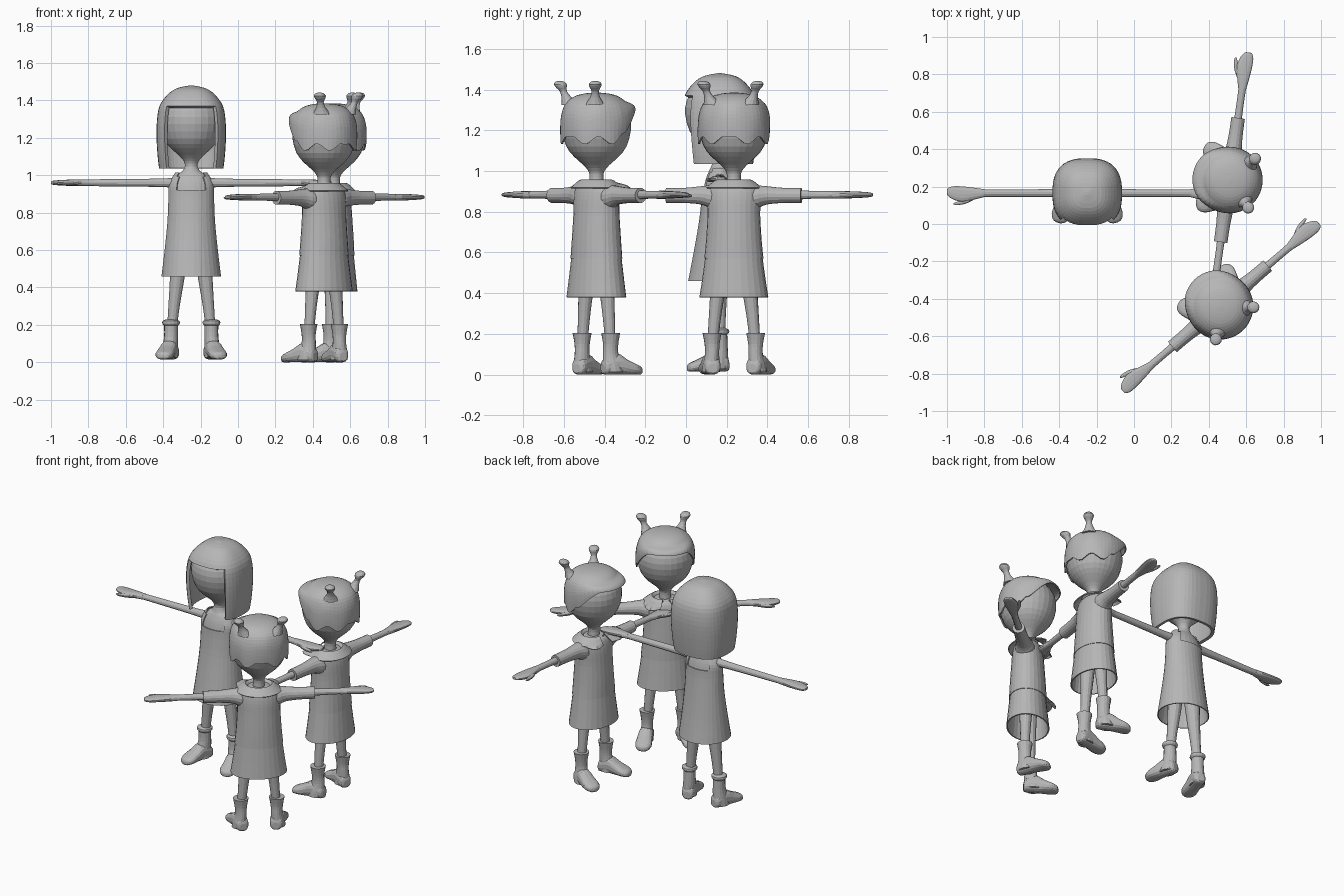
import bpy, bmesh, math
from mathutils import Matrix, Vector

grey = bpy.data.materials.new("plain_grey")
grey.diffuse_color = (0.47, 0.47, 0.47, 1)
MIRROR = Matrix.Scale(-1, 4, (1, 0, 0))


def smooth_rings(rings, k):
    # Catmull-Rom interpolation between the given cross-sections
    out = []
    for i in range(len(rings) - 1):
        p = [rings[max(i - 1, 0)], rings[i], rings[i + 1], rings[min(i + 2, len(rings) - 1)]]
        for j in range(k):
            t = j / k
            out.append([0.5 * (2 * b + (c - a) * t + (2 * a - 5 * b + 4 * c - d) * t * t
                               + (3 * b - a - 3 * c + d) * t ** 3) for a, b, c, d in zip(*p)])
    return out + [list(rings[-1])]


def loft(name, rings, M, axis='z', n=20, k=3, p=2.0, caps=(True, True),
         drop=None, shape=None, thick=0.0):
    # rings: (position on axis, centre u, centre v, radius u, radius v)
    bm = bmesh.new()
    rows = []
    for t, u, v, ru, rv in smooth_rings(rings, k):
        row = []
        for i in range(n):
            a = 2 * math.pi * (i + 0.5) / n
            c, s = math.cos(a), math.sin(a)
            pu = u + ru * math.copysign(abs(c) ** (2 / p), c)
            pv = v + rv * math.copysign(abs(s) ** (2 / p), s)
            co = Vector({'z': (pu, pv, t), 'x': (t, pu, pv), 'y': (pu, t, pv)}[axis])
            row.append(bm.verts.new(shape(co) if shape else co))
        rows.append(row)
    for a, b in zip(rows, rows[1:]):
        for i in range(n):
            bm.faces.new((a[i], a[(i + 1) % n], b[(i + 1) % n], b[i]))
    for on, row in zip(caps, (rows[0], rows[-1])):
        if on:
            bm.faces.new(row)
    if drop:
        bmesh.ops.delete(bm, geom=[f for f in bm.faces if drop(f.calc_center_median())], context='FACES')
    bm.transform(M)
    bmesh.ops.recalc_face_normals(bm, faces=bm.faces)
    me = bpy.data.meshes.new(name)
    bm.to_mesh(me)
    bm.free()
    me.materials.append(grey)
    ob = bpy.data.objects.new(name, me)
    bpy.context.collection.objects.link(ob)
    if thick:
        mod = ob.modifiers.new("thickness", 'SOLIDIFY')
        mod.thickness = thick
        mod.offset = -1
    return ob


def front_angle(co):
    return math.degrees(math.atan2(abs(co.x), -co.y))


def head(name, M, dz):
    loft(name + "_head", [(z + dz, 0, 0, r, r) for z, r in (
        (.90, .04), (.97, .034), (1.0, .04), (1.03, .065), (1.07, .11), (1.12, .148), (1.20, .17),
        (1.27, .163), (1.33, .125), (1.36, .07), (1.37, .01))], M, n=28, k=2)


def limbs(name, M, start, tip, z, base):
    # arms, hands, legs and boots, both sides
    for side, m in (("right", M), ("left", M @ MIRROR)):
        loft(f"{name}_{side}_arm", [(start, 0, z, .03, .03), (start + .1, 0, z, .023, .023),
             (tip - .3, 0, z, .02, .02), (tip - .19, 0, z, .021, .018)], m, 'x', 12)
        loft(f"{name}_{side}_hand", [(tip - .2, 0, z, .021, .018), (tip - .14, -.003, z, .033, .018),
             (tip - .08, -.005, z, .042, .016), (tip - .03, .002, z, .035, .013),
             (tip - .004, .006, z, .02, .009), (tip, .006, z, .005, .003)], m, 'x', 14, p=2.4)
        loft(f"{name}_{side}_thumb", [(tip - .15, -.02, z - .003, .012, .011),
             (tip - .1, -.043, z - .004, .014, .011), (tip - .05, -.056, z - .004, .009, .008),
             (tip - .035, -.056, z - .004, .003, .003)], m, 'x', 10)
        loft(f"{name}_{side}_leg", [(.58, .065, 0, .048, .048), (.45, .075, 0, .04, .04),
             (.3, .092, 0, .031, .031), (.16, .105, 0, .026, .026)], m, n=14)
        f = m @ Matrix.Translation((.108, 0, base)) @ Matrix.Rotation(math.radians(14), 4, 'Z')
        if name == "girl":
            loft("girl_%s_sock_roll" % side, [(.18, 0, 0, .036, .036), (.19, 0, 0, .046, .046),
                 (.205, 0, 0, .046, .046), (.213, 0, 0, .03, .03)], f, n=16, k=2)
            shaft = [(.19, 0, 0, .037, .037), (.12, 0, 0, .037, .04)]
        else:
            shaft = [(.205, 0, 0, .047, .047), (.15, 0, 0, .037, .038), (.1, 0, 0, .035, .04)]
        loft(f"{name}_{side}_boot", shaft + [(.05, .004, -.01, .042, .052), (.012, .005, -.015, .045, .05)],
             f, n=16)
        loft(f"{name}_{side}_foot", [(.045, 0, .03, .02, .022), (.03, 0, .04, .038, .04),
             (-.03, .003, .052, .043, .052), (-.08, .005, .038, .047, .038),
             (-.125, .005, .027, .049, .027), (-.155, .005, .02, .034, .02), (-.165, .005, .016, .01, .009)],
             f, 'y', 16, p=2.4)


def girl(M):
    name = "girl"
    head(name, M, .075)
    limbs(name, M, .07, .75, .96, .015)
    # upper body under the dress
    loft("girl_chest", [(.82, 0, 0, .115, .082), (.9, 0, 0, .117, .08), (.96, 0, 0, .11, .068),
         (1.0, 0, 0, .085, .052), (1.02, 0, 0, .05, .042), (1.05, 0, 0, .033, .033)], M, n=24)
    loft("girl_dress", [(.46, 0, -.005, .16, .15), (.6, 0, -.003, .143, .125), (.75, 0, 0, .128, .102),
         (.87, 0, 0, .123, .088), (.94, 0, 0, .122, .083), (.98, 0, 0, .108, .068), (1.015, 0, 0, .085, .052)],
         M, n=32, caps=(False, False), thick=.006,
         drop=lambda c: c.z > .92 and (abs(c.x) < .072 or (abs(c.x) > .1 and c.z > .99)))
    # bobbed hair with an opening for the face
    loft("girl_hair", [(1.035, 0, .0, .172, .165), (1.1, 0, 0, .18, .174), (1.2, 0, 0, .186, .184),
         (1.29, 0, 0, .184, .186), (1.37, 0, 0, .17, .172), (1.43, 0, 0, .128, .13),
         (1.465, 0, 0, .078, .08), (1.48, 0, 0, .01, .01)], M, n=44, k=3, p=2.6,
         caps=(False, True), thick=.02,
         drop=lambda c: c.z < 1.37 and c.y < 0 and abs(c.x) < .138)


def hat_shape(co):
    # high peak in front, zigzag edge behind
    if co.z > 1.34:
        return co
    a = front_angle(co)
    f = (1.34 - co.z) / .2
    s = min(max((a - 35) / 65, 0), 1)
    s = s * s * (3 - 2 * s)
    zig = abs(((a + 8) % 45) / 22.5 - 1) * .05 - .025 if a > 85 else 0
    low = 1.305 * (1 - s) + (1.15 + zig) * s
    co.z = 1.34 - f * (1.34 - low)
    co.y -= .022 * f * (1 - s)
    return co


def collar_shape(co):
    # two lapel points in front
    k = max(0, 1 - abs(front_angle(co) - 42) / 26)
    if co.z < .935:
        co.x *= 1 + .38 * k
        co.y *= 1 + .38 * k
    return co


def masked_child(name, M):
    head(name, M, 0)
    limbs(name, M, .2, .69, .883, 0)
    loft(name + "_jacket", [(.57, 0, 0, .146, .112), (.66, 0, 0, .137, .108), (.78, 0, 0, .13, .1),
         (.86, 0, 0, .132, .094), (.91, 0, 0, .128, .084), (.935, 0, 0, .1, .07), (.945, 0, 0, .05, .045)],
         M, n=28)
    loft(name + "_skirt", [(.38, 0, 0, .17, .128), (.47, 0, 0, .156, .119), (.6, 0, 0, .138, .106)],
         M, n=28, caps=(False, True), thick=.008)
    loft(name + "_collar", [(.918, 0, 0, .138, .118), (.945, 0, 0, .105, .09), (.958, 0, 0, .08, .07),
         (.94, 0, 0, .062, .055)], M, n=36, k=2, caps=(False, False), shape=collar_shape, thick=.006,
         drop=lambda c: front_angle(c) < 18)
    # animal-like hat
    loft(name + "_hat", [(1.14, 0, 0, .176, .176), (1.2, 0, 0, .178, .178), (1.27, 0, 0, .173, .173),
         (1.33, 0, 0, .152, .152), (1.365, 0, 0, .11, .11), (1.38, 0, 0, .06, .06), (1.385, 0, 0, .008, .008)],
         M, n=48, caps=(False, True), shape=hat_shape, thick=.008)
    for side, m in (("right", M), ("left", M @ MIRROR)):
        loft(f"{name}_{side}_horn", [(1.325, .088, .085, .05, .05), (1.36, .107, .1, .026, .026),
             (1.39, .12, .11, .018, .018), (1.408, .127, .117, .026, .026), (1.425, .132, .12, .032, .032),
             (1.438, .135, .122, .022, .022), (1.442, .135, .122, .006, .006)], m, n=14, k=2)
        loft(f"{name}_{side}_sleeve", [(.04, 0, .868, .06, .06), (.11, 0, .872, .058, .058),
             (.16, 0, .88, .045, .046), (.24, 0, .88, .038, .038), (.335, 0, .88, .037, .037)], m, 'x', 16)


def place(x, y, turn):
    return Matrix.Translation((x, y, 0)) @ Matrix.Rotation(math.radians(turn), 4, 'Z')


girl(place(-.25, .165, 0))
masked_child("first_child", place(.51, .235, -98))
masked_child("second_child", place(.46, -.44, -139.5))
